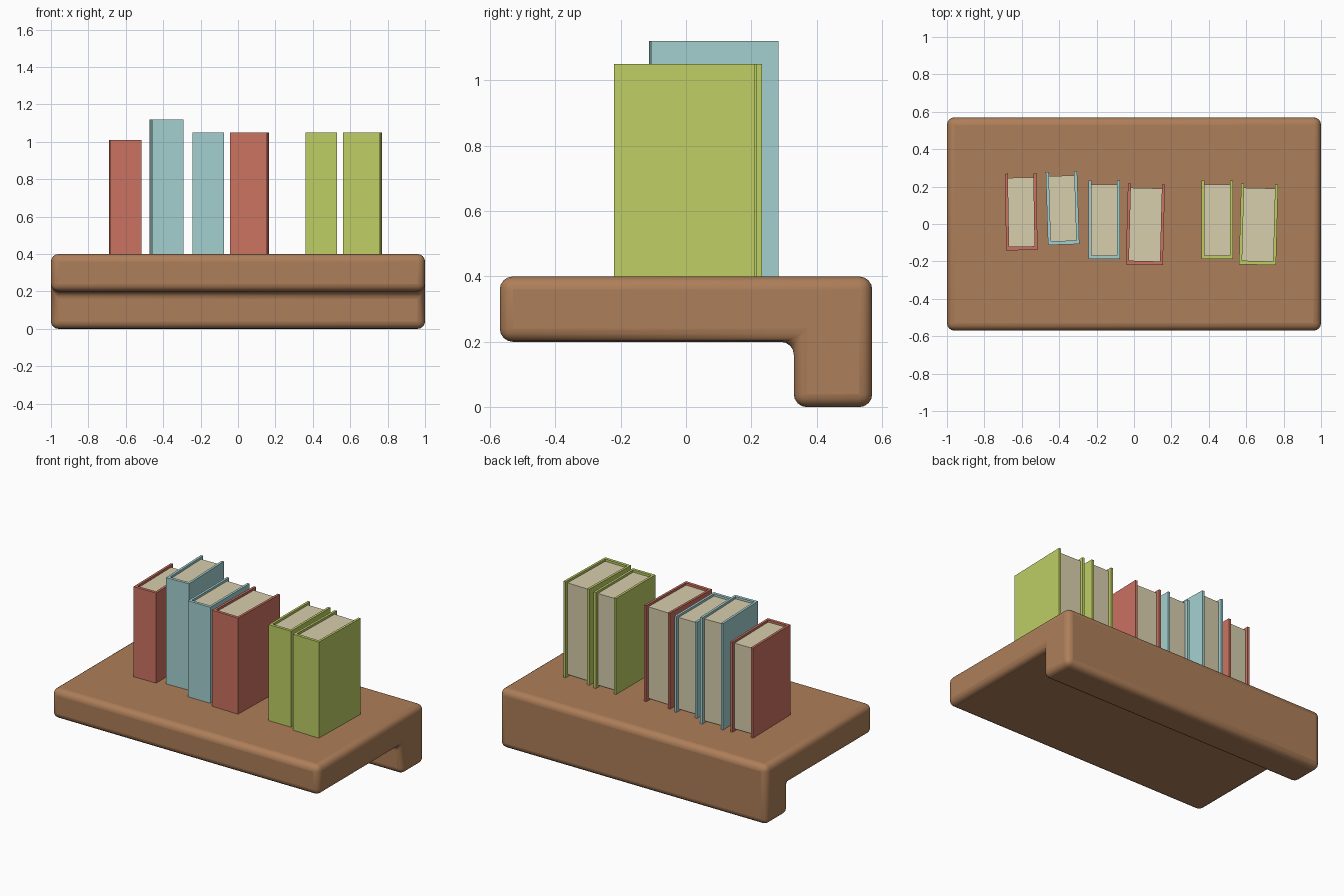
import bpy, bmesh, math

if "Cube" in bpy.data.objects:
    bpy.data.objects.remove(bpy.data.objects["Cube"])


def material(name, rgb):
    m = bpy.data.materials.new(name)
    m.diffuse_color = (*rgb, 1)
    m.use_nodes = True
    m.node_tree.nodes["Principled BSDF"].inputs["Base Color"].default_value = m.diffuse_color
    return m


WOOD = material("wood", (0.42, 0.21, 0.10))
PAPER = material("paper", (0.68, 0.62, 0.42))
RED = material("red_cover", (0.60, 0.17, 0.12))
BLUE = material("blue_cover", (0.37, 0.63, 0.63))
GREEN = material("green_cover", (0.52, 0.62, 0.13))


def prism(name, points, vec, mat):
    """Extrude a closed 3D outline along a vector."""
    bm = bmesh.new()
    face = bm.faces.new([bm.verts.new(p) for p in points])
    ext = bmesh.ops.extrude_face_region(bm, geom=[face])["geom"]
    bmesh.ops.translate(bm, vec=vec, verts=[v for v in ext if isinstance(v, bmesh.types.BMVert)])
    bmesh.ops.recalc_face_normals(bm, faces=bm.faces)
    me = bpy.data.meshes.new(name)
    bm.to_mesh(me)
    bm.free()
    me.materials.append(mat)
    ob = bpy.data.objects.new(name, me)
    bpy.context.collection.objects.link(ob)
    return ob


# Shelf: L-shaped side profile with a lip hanging at the back, rounded all over
profile = [(-0.57, 0.2), (-0.57, 0.4), (0.57, 0.4), (0.57, 0), (0.33, 0), (0.33, 0.2)]
shelf = prism("shelf", [(-1, y, z) for y, z in profile], (2, 0, 0), WOOD)
bevel = shelf.modifiers.new("rounding", "BEVEL")
bevel.width = 0.04
bevel.segments = 4
bpy.context.view_layer.objects.active = shelf
shelf.select_set(True)
bpy.ops.object.shade_smooth_by_angle(angle=math.radians(40))


def book(i, x, y, width, depth, top, turn, mat):
    """U-shaped cover with the spine at the front, and a recessed page block."""
    w, d, t, s, base, rim = width / 2, depth / 2, 0.016, 0.02, 0.4, 0.015
    outline = [(-w, d), (-w, -d), (w, -d), (w, d),
               (w - t, d), (w - t, -d + s), (-w + t, -d + s), (-w + t, d)]
    cover = prism(f"book_cover_{i}", [(a, b, base) for a, b in outline], (0, 0, top - base), mat)
    p = w - t
    block = [(-p, -d + s), (p, -d + s), (p, d - 0.022), (-p, d - 0.022)]
    pages = prism(f"book_pages_{i}", [(a, b, base + rim) for a, b in block],
                  (0, 0, top - base - 2 * rim), PAPER)
    for ob in (cover, pages):
        ob.location = (x, y, 0)
        ob.rotation_euler.z = math.radians(turn)


# Books from left to right: centre, width, depth, top height, turn, colour
books = [
    (-0.603, 0.065, 0.168, 0.41, 1.0, 1.01, RED),
    (-0.382, 0.085, 0.168, 0.39, 1.8, 1.12, BLUE),
    (-0.16, 0.022, 0.168, 0.42, 0.0, 1.05, BLUE),
    (0.061, -0.002, 0.198, 0.432, -1.5, 1.05, RED),
    (0.445, 0.022, 0.168, 0.42, 0.0, 1.05, GREEN),
    (0.666, -0.002, 0.198, 0.432, -1.5, 1.05, GREEN),
]
for i, (x, y, w, d, turn, top, mat) in enumerate(books, 1):
    book(i, x, y, w, d, top, turn, mat)
